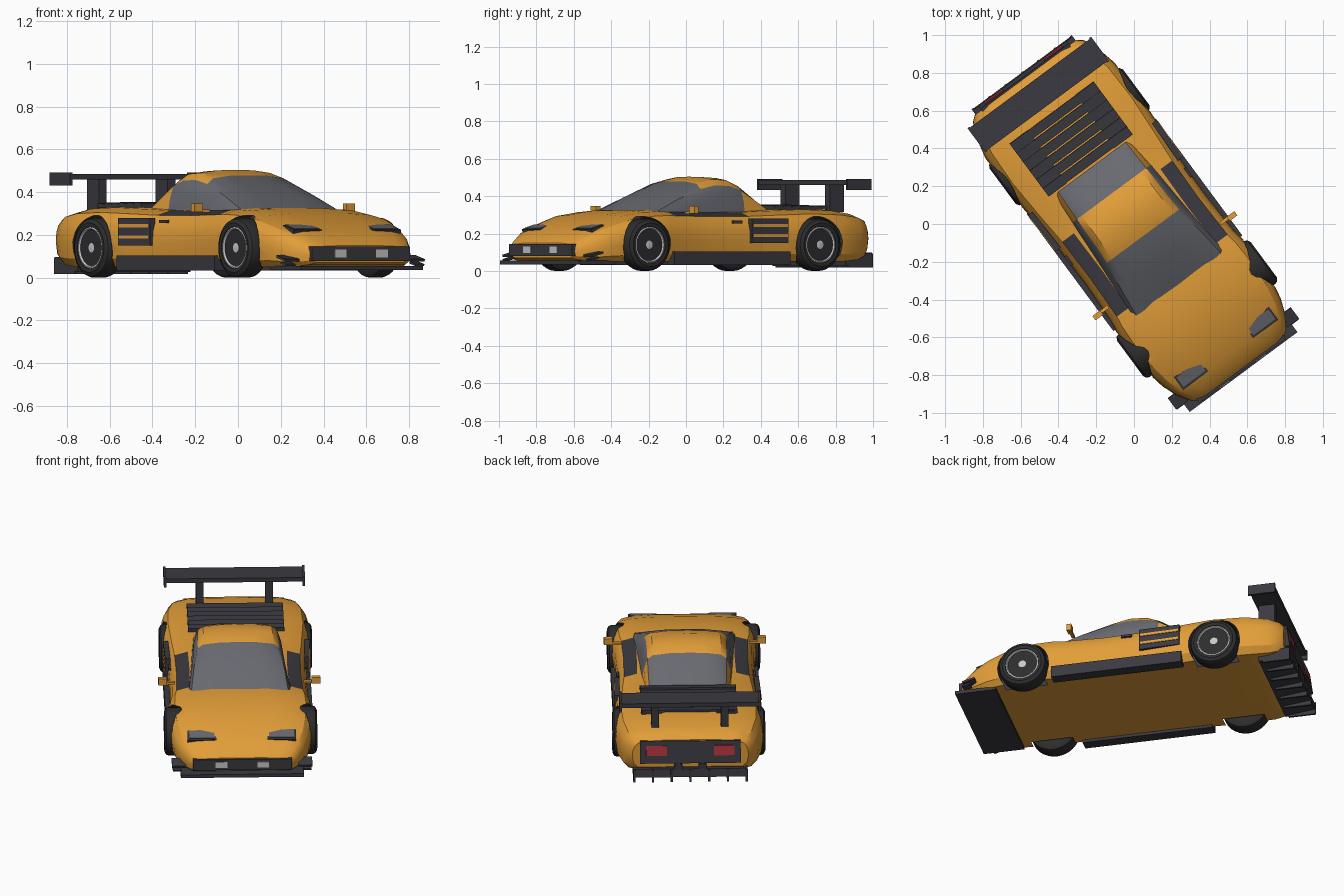
import bpy, bmesh
from math import sin, cos, pi, radians
from mathutils import Matrix, Vector

cube = bpy.data.objects.get("Cube")
if cube:
    bpy.data.objects.remove(cube, do_unlink=True)


def material(name, r, g, b):
    m = bpy.data.materials.new(name)
    m.use_nodes = True
    m.diffuse_color = (r, g, b, 1)
    m.node_tree.nodes["Principled BSDF"].inputs["Base Color"].default_value = (r, g, b, 1)
    return m


ORANGE = material("orange paint", .76, .34, .04)
BLACK = material("black trim", .042, .041, .052)
TYRE = material("tyre rubber", .026, .026, .028)
GLASS = material("grey glass", .14, .145, .165)
SILVER = material("silver rim", .58, .58, .58)
RED = material("red lamp", .42, .035, .045)
parts = []


def finish(name, bm, mats, smooth=0):
    bmesh.ops.recalc_face_normals(bm, faces=bm.faces)
    me = bpy.data.meshes.new(name)
    bm.to_mesh(me)
    bm.free()
    for m in mats:
        me.materials.append(m)
    ob = bpy.data.objects.new(name, me)
    bpy.context.scene.collection.objects.link(ob)
    parts.append(ob)
    if smooth:
        activate(ob)
        bpy.ops.object.shade_smooth_by_angle(angle=radians(smooth))
    return ob


def activate(ob):
    bpy.ops.object.select_all(action='DESELECT')
    ob.select_set(True)
    bpy.context.view_layer.objects.active = ob


def box(name, center, size, mat, rot=(0, 0, 0)):
    bm = bmesh.new()
    bmesh.ops.create_cube(bm, size=1)
    for v in bm.verts:
        v.co = Vector(v.co[i] * size[i] for i in range(3))
    turn = Matrix.Rotation(rot[2], 4, 'Z') @ Matrix.Rotation(rot[1], 4, 'Y') @ Matrix.Rotation(rot[0], 4, 'X')
    bm.transform(Matrix.Translation(center) @ turn)
    return finish(name, bm, [mat])


def pair(name, center, size, mat, rot=(0, 0, 0)):
    # the same box on both sides
    for s, side in ((1, "left"), (-1, "right")):
        box(f"{side}_{name}", (s * center[0], center[1], center[2]), size, mat,
            (rot[0], s * rot[1], s * rot[2]))


def lathe(name, profile, pos, side, mat, segs=32, smooth=35):
    # profile of (x, radius) spun about the axle
    bm = bmesh.new()
    rings = [[bm.verts.new((side * (pos[0] + x), pos[1] + r * cos(2 * pi * i / segs),
                            pos[2] + r * sin(2 * pi * i / segs))) for i in range(segs)]
             for x, r in profile]
    for a, b in zip(rings, rings[1:]):
        for i in range(segs):
            j = (i + 1) % segs
            bm.faces.new((a[i], a[j], b[j], b[i]))
    bm.faces.new(rings[0])
    bm.faces.new(rings[-1])
    return finish(name, bm, [mat], smooth)


def loft(name, rows, mats, rule, smooth):
    # rows of half sections (x, y, z), mirrored across the middle and skinned
    bm = bmesh.new()
    loops = []
    for row in rows:
        mirrored = [(-x, y, z) for x, y, z in reversed(row) if x > 0]
        loops.append([bm.verts.new(p) for p in row + mirrored])
    n = len(loops[0])
    for a, b in zip(loops, loops[1:]):
        for i in range(n):
            j = (i + 1) % n
            f = bm.faces.new((a[i], a[j], b[j], b[i]))
            f.material_index = rule(f.calc_center_median())
    bm.faces.new(loops[0])
    bm.faces.new(loops[-1])
    return finish(name, bm, mats, smooth)


# Body shell: y, half width, floor, top
stations = [(-.955, .28, .07, .15), (-.93, .315, .06, .178), (-.86, .36, .05, .22),
            (-.78, .39, .05, .255), (-.65, .415, .05, .30), (-.5, .42, .05, .322),
            (-.4, .415, .05, .327), (-.34, .405, .05, .325), (-.1, .397, .05, .32),
            (.15, .402, .05, .322), (.3, .415, .05, .328), (.55, .432, .05, .337),
            (.75, .425, .05, .33), (.88, .395, .06, .312), (.94, .365, .08, .292),
            (.965, .335, .10, .27)]
section = [(0, 0), (.9, 0), (.975, .14), (1, .42), (.99, .62), (.96, .77),
           (.9, .89), (.71, .97), (.4, 1), (0, 1)]
rows = [[(w * fx, y, lo + (hi - lo) * fz) for fx, fz in section] for y, w, lo, hi in stations]


def body_rule(c):
    return int(.28 < abs(c.x) < .36 and -.34 < c.y < .15 and c.z > .28)


body = loft("body_shell", rows, [ORANGE, BLACK], body_rule, 28)

# Wheel arches cut from the shell
AXLES = (("front", -.56), ("rear", .575))
for end, y in AXLES:
    for s in (1, -1):
        cutter = lathe("arch_cutter", [(.31, .152), (.55, .152)], (0, y, .14), s, BLACK, 40, 0)
        cutter.hide_render = True
        mod = body.modifiers.new("arch", 'BOOLEAN')
        mod.operation, mod.object, mod.solver = 'DIFFERENCE', cutter, 'EXACT'
        mod.material_mode = 'TRANSFER'
        activate(body)
        bpy.ops.object.modifier_apply(modifier=mod.name)
        parts.remove(cutter)
        bpy.data.objects.remove(cutter, do_unlink=True)

# Cabin: y, roof height, half width at roof, half width at base
cabin = [(-.41, .318, .28, .305), (-.25, .405, .262, .288), (-.08, .477, .238, .276),
         (.02, .502, .232, .27), (.12, .497, .23, .265), (.2, .465, .228, .26),
         (.375, .337, .222, .25)]
rows = [[(0, y, .30), (wb, y, .30), (.35 * wt + .65 * wb, y, .30 + (zt - .30) * .4),
         (wt, y, .30 + (zt - .30) * .78), (.86 * wt, y, zt - .012 * (zt > .4)),
         (.45 * wt, y, zt), (0, y, zt + .002)]
        for y, zt, wt, wb in cabin]


def cabin_rule(c):
    side = abs(c.x) > .222 and c.z < .44
    if side:
        return int(c.y < .17)
    return int(c.y < -.08 or c.y > .2)


loft("cabin", rows, [ORANGE, GLASS], cabin_rule, 30)

# Wheels
tyre = [(-.11, .09), (-.11, .118), (-.098, .136), (-.085, .14), (-.025, .14), (-.01, .134),
        (0, .116), (-.002, .098), (-.012, .094)]
rim = [(-.06, .095), (-.006, .097), (-.004, .09), (-.02, .08), (-.024, .03), (-.012, .022),
       (-.01, .008)]
for end, y in AXLES:
    for s, side in ((1, "left"), (-1, "right")):
        tag = f"{end}_{side}"
        lathe(tag + "_tyre", tyre, (.44, y, .14), s, TYRE)
        lathe(tag + "_rim", rim, (.44, y, .14), s, SILVER)
        for k in range(5):
            a = pi / 2 + 2 * pi * k / 5
            hole = (.42, y + .056 * cos(a), .14 + .056 * sin(a))
            lathe(f"{tag}_rim_hole_{k}", [(-.006, .015), (.002, .015)], hole, s, TYRE, 12)
            box(f"{tag}_spoke_{k}", (s * .419, y - .055 * cos(a), .14 - .055 * sin(a)),
                (.012, .07, .016), SILVER, (pi + a, 0, 0))

# Front end: splitter, canards, bumper grille, lamps
box("splitter", (0, -.855, .045), (.71, .24, .02), BLACK)
pair("canard", (.365, -.885, .09), (.08, .075, .012), BLACK, (.25, 0, 0))
pair("lower_canard", (.375, -.90, .065), (.05, .05, .01), BLACK, (.25, 0, 0))
box("bumper_grille", (0, -.945, .112), (.57, .045, .066), BLACK)
pair("bumper_lamp", (.12, -.968, .113), (.068, .006, .036), SILVER)
pair("headlight_box", (.23, -.815, .218), (.165, .085, .036), BLACK, (.28, 0, 0))
pair("headlight_glass", (.23, -.816, .237), (.145, .068, .006), GLASS, (.28, 0, 0))

# Sides: skirts, intakes, handles, mirrors
pair("side_skirt", (.39, -.005, .068), (.07, .77, .07), BLACK)
pair("side_intake", (.405, .25, .215), (.03, .24, .13), BLACK, (0, 0, -.03))
for z in (.19, .243):
    pair("intake_bar", (.412, .25, z), (.024, .225, .016), ORANGE, (0, 0, -.03))
pair("door_handle", (.394, .05, .262), (.014, .06, .014), BLACK)
pair("mirror_stalk", (.405, -.27, .312), (.07, .018, .014), ORANGE)
pair("mirror", (.442, -.275, .326), (.05, .028, .04), ORANGE)

# Engine cover louvres
for k in range(6):
    box(f"louvre_slat_{k}", (0, .414 + .0585 * k, .346 - .001 * k), (.554, .05, .012), BLACK, (.12, 0, 0))
pair("louvre_rail", (.217, .56, .336), (.12, .35, .016), BLACK)

# Rear wing
box("wing_blade", (0, .852, .472), (.80, .15, .026), BLACK)
pair("wing_end_plate", (.4, .852, .462), (.014, .16, .06), BLACK)
pair("wing_strut", (.2, .84, .39), (.045, .095, .15), BLACK)

# Tail: panel, lamps, exhausts, diffuser
box("tail_panel", (0, .968, .198), (.58, .03, .135), BLACK, (.14, 0, 0))
pair("tail_lamp", (.195, .983, .21), (.12, .008, .06), RED, (.14, 0, 0))
for s, side in ((1, "left"), (-1, "right")):
    bm = bmesh.new()
    bmesh.ops.create_cone(bm, cap_ends=True, segments=16, radius1=.024, radius2=.024, depth=.07)
    bm.transform(Matrix.Translation((s * .07, .955, .108)) @ Matrix.Rotation(pi / 2, 4, 'X'))
    finish(side + "_exhaust", bm, [BLACK], 40)
box("diffuser", (0, .905, .062), (.66, .18, .05), BLACK, (.12, 0, 0))
for k in range(7):
    box(f"diffuser_fin_{k}", (-.324 + .108 * k, .92, .056), (.012, .16, .076), BLACK)

# The whole car stands at an angle
turn = Matrix.Rotation(radians(36.5), 4, 'Z')
for ob in parts:
    ob.matrix_world = turn @ ob.matrix_world
